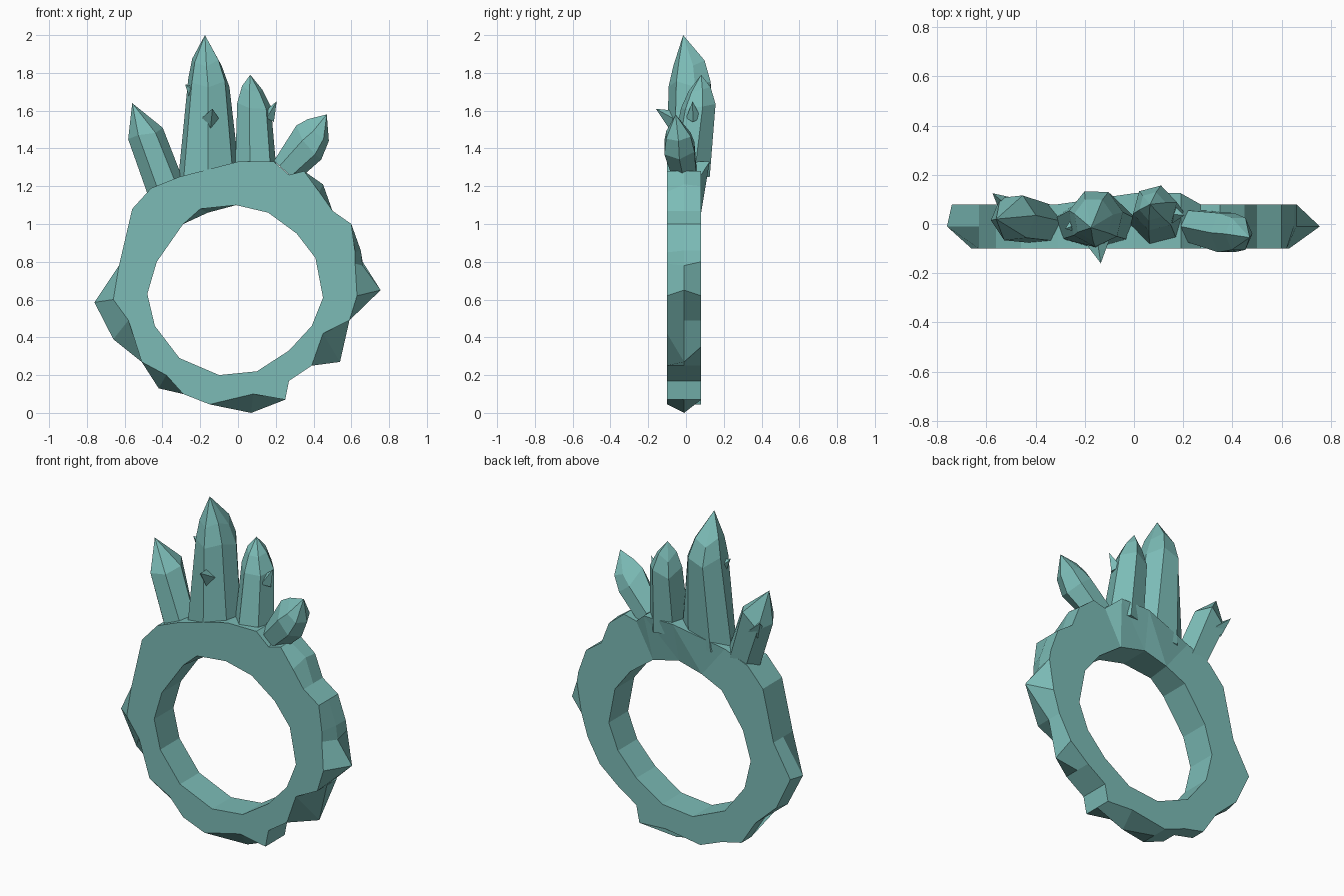
import bpy, bmesh, math
from mathutils import Vector

cube = bpy.data.objects.get("Cube")
if cube:
    bpy.data.objects.remove(cube, do_unlink=True)

teal = bpy.data.materials.new("teal crystal")
teal.use_nodes = True
COLOUR = (0.2, 0.5, 0.47, 1)
teal.diffuse_color = COLOUR
teal.node_tree.nodes["Principled BSDF"].inputs["Base Color"].default_value = COLOUR

FRONT, MID, BACK = -0.10, -0.01, 0.08


def finish(bm, name):
    bmesh.ops.remove_doubles(bm, verts=bm.verts[:], dist=0.0005)
    bmesh.ops.recalc_face_normals(bm, faces=bm.faces[:])
    mesh = bpy.data.meshes.new(name)
    bm.to_mesh(mesh)
    bm.free()
    mesh.materials.append(teal)
    obj = bpy.data.objects.new(name, mesh)
    bpy.context.collection.objects.link(obj)
    return obj


def loop_verts(bm, points):
    return [bm.verts.new(p) for p in points]


def bridge(bm, a, b):
    n = len(a)
    for i in range(n):
        j = (i + 1) % n
        bm.faces.new((a[i], a[j], b[j], b[i]))


def closed_edges(bm, loop):
    return [bm.edges.get((v, loop[i - 1])) for i, v in enumerate(loop)]


# Band: rough outer outline, as (front point, ridge point, back point)
def flat(x, z):
    return (x, z), (x, z), (x, z)


outer = [
    flat(-0.46, 1.19), flat(-0.56, 1.08), flat(-0.63, 0.78),
    ((-0.66, 0.60), (-0.76, 0.585), (-0.74, 0.59)),
    ((-0.58, 0.49), (-0.66, 0.39), (-0.65, 0.40)),
    flat(-0.51, 0.27),
    ((-0.38, 0.20), (-0.42, 0.13), (-0.42, 0.13)),
    flat(-0.29, 0.10), flat(-0.15, 0.045),
    ((0.08, 0.10), (0.07, 0.0), (0.08, 0.08)),
    flat(0.25, 0.07), flat(0.27, 0.17), flat(0.39, 0.25),
    ((0.45, 0.42), (0.54, 0.27), (0.51, 0.35)),
    flat(0.59, 0.49),
    ((0.63, 0.62), (0.755, 0.65), (0.63, 0.62)),
    ((0.62, 0.79), (0.66, 0.78), (0.66, 0.80)),
    ((0.62, 0.85), (0.65, 0.86), (0.65, 0.86)),
    flat(0.60, 1.0), flat(0.50, 1.07),
    ((0.43, 1.17), (0.45, 1.21), (0.45, 1.20)),
    flat(0.35, 1.28), flat(0.27, 1.26), flat(0.19, 1.33),
    flat(0.0, 1.33), flat(-0.31, 1.25),
]
inner = [
    (-0.01, 1.10), (0.16, 1.06), (0.31, 0.95), (0.41, 0.82), (0.45, 0.61),
    (0.39, 0.46), (0.27, 0.33), (0.10, 0.22), (-0.10, 0.20), (-0.31, 0.29),
    (-0.44, 0.46), (-0.48, 0.63), (-0.43, 0.80), (-0.29, 1.0), (-0.20, 1.08),
]


def back_depth(x, z):
    # the back leans out under the crystals
    return BACK + (0.045 if z > 1.3 else 0)


bm = bmesh.new()
front = loop_verts(bm, [(s[0][0], FRONT, s[0][1]) for s in outer])
ridge = loop_verts(bm, [(s[1][0], MID, s[1][1]) for s in outer])
back = loop_verts(bm, [(s[2][0], back_depth(*s[2]), s[2][1]) for s in outer])
hole_front = loop_verts(bm, [(x, FRONT, z) for x, z in inner])
hole_back = loop_verts(bm, [(x + 0.04, BACK, z - 0.02) if x == -0.20 else (x, BACK, z)
                            for x, z in inner])
bridge(bm, front, ridge)
bridge(bm, ridge, back)
bridge(bm, hole_front, hole_back)
for rim, hole, side in ((front, hole_front, -1), (back, hole_back, 1)):
    bmesh.ops.triangle_fill(bm, use_beauty=True, normal=(0, side, 0),
                            edges=closed_edges(bm, rim) + closed_edges(bm, hole))
finish(bm, "band")


# Crystals: each ring is (x, y, z, x radius, y radius, slope along x)
def crystal(name, rings, tip, sides, turn=0.0):
    bm = bmesh.new()
    loops = []
    for x, y, z, rx, ry, slope in rings:
        pts = []
        for i in range(sides):
            a = 2 * math.pi * i / sides + turn
            dx = rx * math.cos(a)
            wobble = 0.025 * math.sin(2.4 * i + x) if loops else 0
            pts.append((x + dx, y + ry * math.sin(a), z + slope * dx + wobble))
        loops.append(loop_verts(bm, pts))
    for a, b in zip(loops, loops[1:]):
        bridge(bm, a, b)
    peak = bm.verts.new(tip)
    top = loops[-1]
    for i in range(sides):
        bm.faces.new((top[i - 1], top[i], peak))
    bm.faces.new(loops[0])
    finish(bm, name)


crystal("tall_crystal",
        [(-0.155, 0.0, 1.22, 0.17, 0.10, 0.1),
         (-0.155, 0.025, 1.74, 0.112, 0.118, -0.1),
         (-0.165, 0.02, 1.85, 0.08, 0.088, -0.1)],
        (-0.175, -0.015, 2.0), 7, 0.2)
crystal("middle_crystal",
        [(0.095, 0.015, 1.25, 0.115, 0.115, 0),
         (0.085, 0.065, 1.62, 0.092, 0.095, 0),
         (0.075, 0.072, 1.71, 0.055, 0.06, 0)],
        (0.065, 0.08, 1.79), 6, 0.25)
crystal("right_crystal",
        [(-0.375, 0.0, 1.17, 0.095, 0.085, 0.4),
         (-0.49, 0.025, 1.48, 0.092, 0.1, 0.45)],
        (-0.56, 0.02, 1.64), 6, 0.1)
crystal("left_crystal",
        [(0.25, -0.01, 1.28, 0.06, 0.075, -0.9),
         (0.375, -0.035, 1.415, 0.066, 0.092, -1.25),
         (0.425, -0.04, 1.48, 0.056, 0.075, -0.9)],
        (0.47, -0.055, 1.58), 6, 0.0)


# Small shards growing from the crystals
def shard(name, base, tip, radius):
    base, tip = Vector(base), Vector(tip)
    turn = (tip - base).to_track_quat('Z', 'Y')
    bm = bmesh.new()
    ring = loop_verts(bm, [base + turn @ Vector((radius * math.cos(i * math.tau / 4),
                                                 radius * math.sin(i * math.tau / 4), 0))
                           for i in range(4)])
    peak = bm.verts.new(tip)
    for i in range(4):
        bm.faces.new((ring[i - 1], ring[i], peak))
    bm.faces.new(ring)
    finish(bm, name)


shard("front_shard", (-0.15, -0.06, 1.55), (-0.135, -0.16, 1.61), 0.055)
shard("tall_side_shard", (-0.23, 0.0, 1.69), (-0.28, -0.02, 1.74), 0.04)
shard("middle_side_shard", (0.155, 0.04, 1.56), (0.205, 0.035, 1.65), 0.04)
shard("right_back_shard", (-0.51, 0.07, 1.41), (-0.575, 0.125, 1.49), 0.045)
